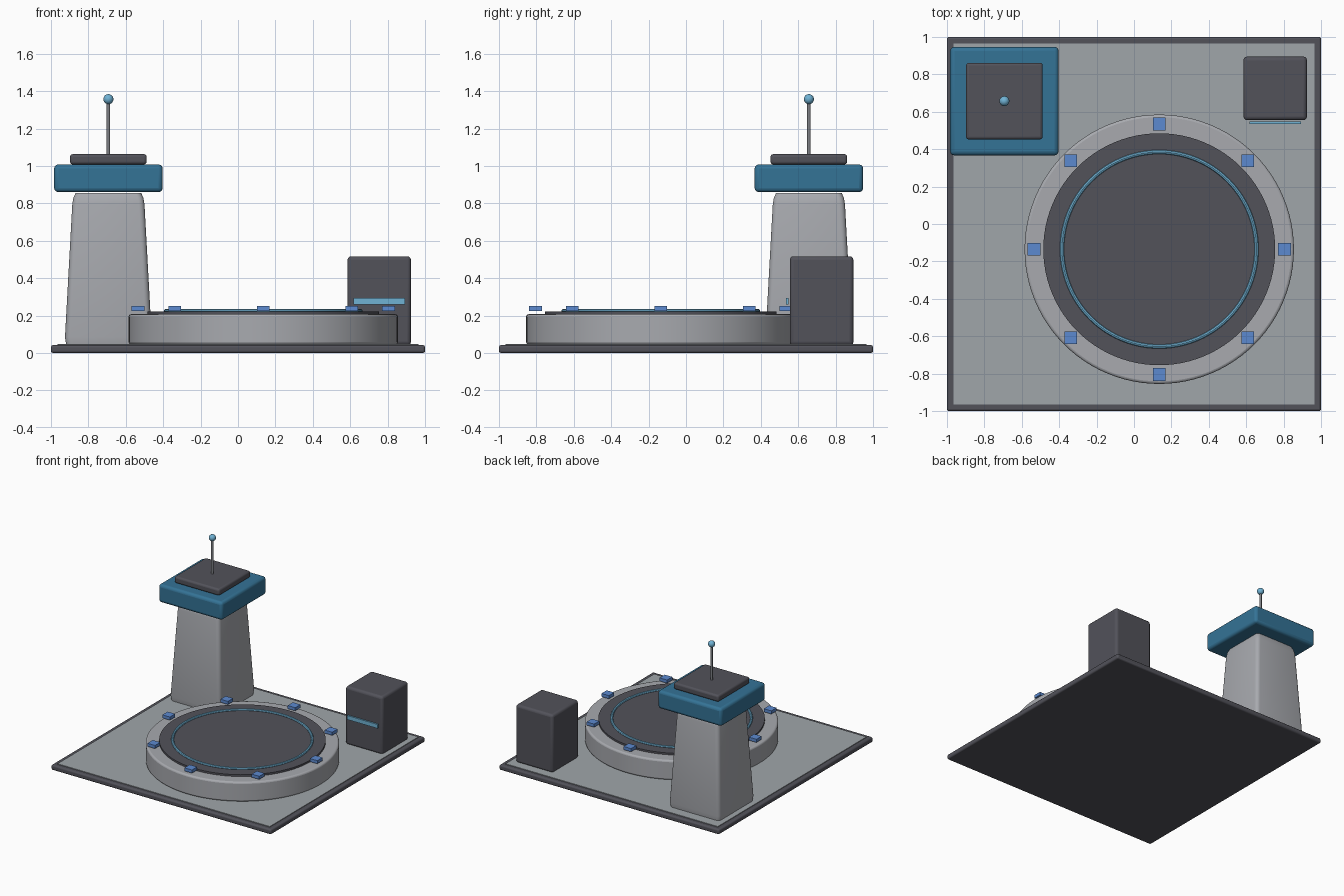
import bpy, bmesh, math
from mathutils import Matrix

if "Cube" in bpy.data.objects:
    bpy.data.objects.remove(bpy.data.objects["Cube"])


def lin(c):
    c /= 255
    return c / 12.92 if c <= 0.04045 else ((c + 0.055) / 1.055) ** 2.4


def material(name, r, g, b):
    m = bpy.data.materials.new(name)
    m.diffuse_color = (lin(r), lin(g), lin(b), 1)
    m.use_nodes = True
    m.node_tree.nodes["Principled BSDF"].inputs["Base Color"].default_value = m.diffuse_color
    return m


DARK = material("dark grey", 82, 82, 90)
PANEL = material("floor grey", 160, 166, 170)
LIGHT = material("light grey", 168, 170, 175)
TEAL = material("teal blue", 52, 115, 150)
GLOW = material("pale blue", 112, 178, 212)
LAMP = material("lamp blue", 92, 138, 208)
METAL = material("mast grey", 125, 127, 132)


def finish(name, bm, mat, bevel=0, segments=3):
    bmesh.ops.recalc_face_normals(bm, faces=bm.faces)
    me = bpy.data.meshes.new(name)
    bm.to_mesh(me)
    bm.free()
    ob = bpy.data.objects.new(name, me)
    bpy.context.collection.objects.link(ob)
    me.materials.append(mat)
    if bevel:
        mod = ob.modifiers.new("bevel", 'BEVEL')
        mod.width, mod.segments = bevel, segments
        mod.limit_method = 'ANGLE'
    bpy.ops.object.select_all(action='DESELECT')
    bpy.context.view_layer.objects.active = ob
    ob.select_set(True)
    bpy.ops.object.shade_smooth_by_angle(angle=math.radians(35))
    return ob


def box(name, x, y, z, mat, bevel=0):
    bm = bmesh.new()
    mid = [(a + b) / 2 for a, b in (x, y, z)]
    size = [b - a for a, b in (x, y, z)]
    bmesh.ops.create_cube(bm, size=1, matrix=Matrix.Translation(mid) @ Matrix.Diagonal((*size, 1)))
    return finish(name, bm, mat, bevel)


def cylinder(name, x, y, r, z0, z1, mat, bevel=0, sides=64):
    bm = bmesh.new()
    bmesh.ops.create_cone(bm, cap_ends=True, segments=sides, radius1=r, radius2=r, depth=z1 - z0,
                          matrix=Matrix.Translation((x, y, (z0 + z1) / 2)))
    return finish(name, bm, mat, bevel)


def loft(name, x, y, rings, mat, corner):
    # stack of rounded squares, each ring given as (z, half width)
    bm = bmesh.new()
    loops = []
    for z, h in rings:
        loop = []
        for q in range(4):
            for s in range(5):
                a = math.pi / 2 * (q + s / 4)
                c = math.pi / 2 * q + math.pi / 4
                d = (h - corner) * math.sqrt(2)
                loop.append(bm.verts.new((x + d * math.cos(c) + corner * math.cos(a),
                                          y + d * math.sin(c) + corner * math.sin(a), z)))
        loops.append(loop)
    for a, b in zip(loops, loops[1:]):
        n = len(a)
        for i in range(n):
            bm.faces.new((a[i], a[(i + 1) % n], b[(i + 1) % n], b[i]))
    bm.faces.new(loops[0][::-1])
    bm.faces.new(loops[-1])
    return finish(name, bm, mat)


# Ground slab and floor panel
box("base_slab", (-1, 1), (-1, 1), (0, 0.042), DARK, 0.012)
box("floor_panel", (-0.965, 0.965), (-0.965, 0.965), (0.03, 0.047), PANEL)

# Landing pad
PX, PY = 0.135, -0.135
cylinder("pad_body", PX, PY, 0.72, 0.045, 0.207, LIGHT, 0.014, 96)
cylinder("pad_deck", PX, PY, 0.62, 0.2, 0.222, DARK, 0, 96)

# Glowing ring on the deck
bm = bmesh.new()
N, M = 96, 8
grid = [[bm.verts.new((PX + (0.52 + 0.011 * math.cos(v)) * math.cos(u),
                       PY + (0.52 + 0.011 * math.cos(v)) * math.sin(u),
                       0.225 + 0.011 * math.sin(v)))
         for v in (math.tau * j / M for j in range(M))]
        for u in (math.tau * i / N for i in range(N))]
for i in range(N):
    for j in range(M):
        i2, j2 = (i + 1) % N, (j + 1) % M
        bm.faces.new((grid[i][j], grid[i2][j], grid[i2][j2], grid[i][j2]))
finish("pad_ring", bm, GLOW)

# Edge lamps
for i in range(8):
    a = math.tau * i / 8
    x, y = PX + 0.67 * math.cos(a), PY + 0.67 * math.sin(a)
    box(f"pad_lamp_{i + 1}", (x - 0.034, x + 0.034), (y - 0.034, y + 0.034), (0.224, 0.25), LAMP)

# Control tower
TX, TY = -0.693, 0.657
loft("tower_shaft", TX, TY, [(0.045, 0.226), (0.085, 0.232), (0.795, 0.193), (0.83, 0.187), (0.856, 0.175)],
     LIGHT, 0.03)
box("tower_cabin", (TX - 0.29, TX + 0.29), (TY - 0.29, TY + 0.29), (0.86, 1.008), TEAL, 0.022)
box("tower_roof", (TX - 0.205, TX + 0.205), (TY - 0.205, TY + 0.205), (1.008, 1.063), DARK, 0.015)
cylinder("antenna_mast", TX, TY, 0.0095, 1.06, 1.35, METAL, 0, 12)
bm = bmesh.new()
bmesh.ops.create_uvsphere(bm, u_segments=16, v_segments=10, radius=0.027,
                          matrix=Matrix.Translation((TX, TY, 1.357)))
finish("antenna_ball", bm, GLOW)

# Utility cabinet with a light strip
box("cabinet", (0.585, 0.925), (0.555, 0.895), (0.04, 0.517), DARK, 0.02)
box("cabinet_strip", (0.618, 0.893), (0.535, 0.547), (0.26, 0.293), GLOW)
